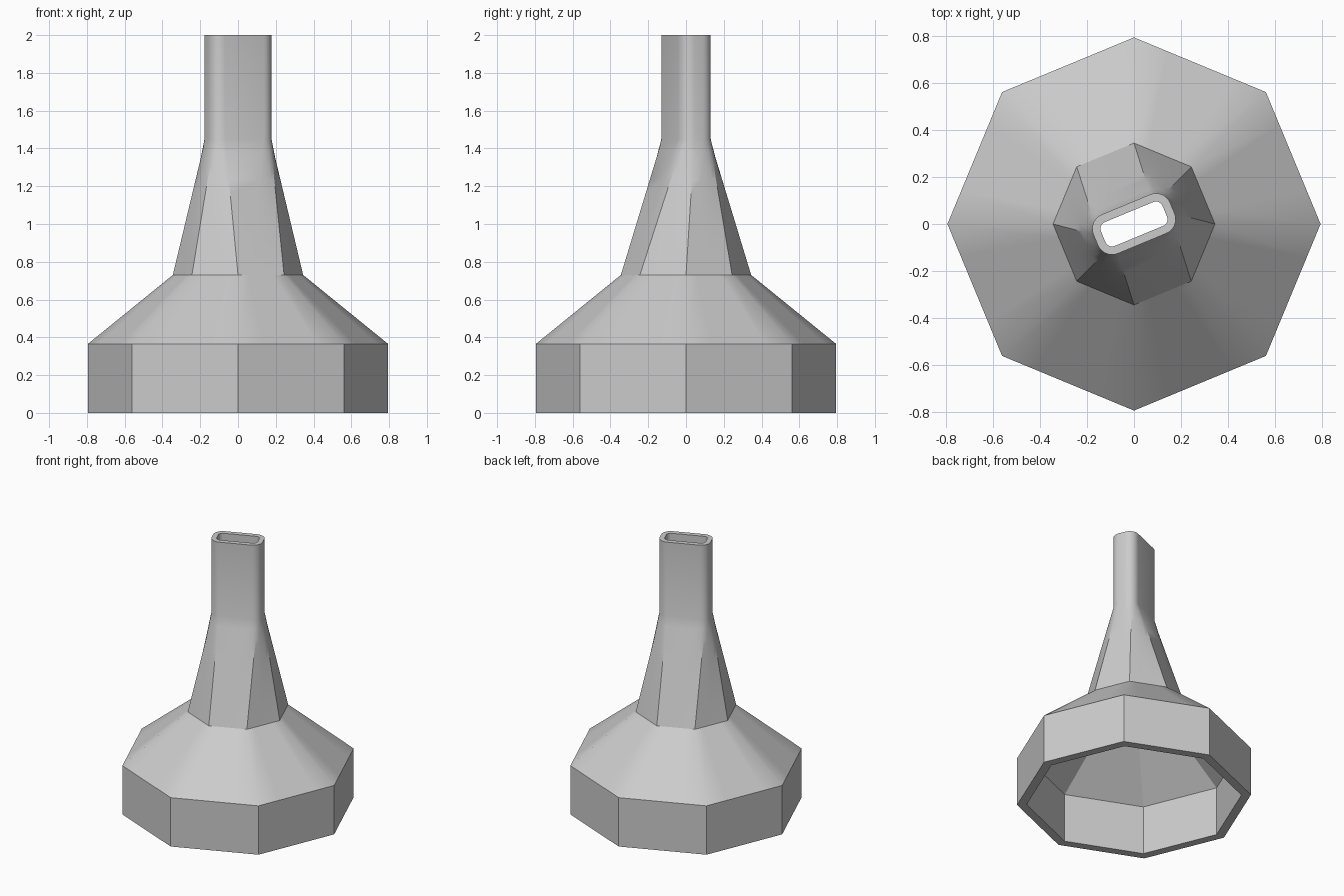
import bpy, bmesh, math
from mathutils import Matrix, Vector

if "Cube" in bpy.data.objects:
    bpy.data.objects.remove(bpy.data.objects["Cube"])

M = 8                      # points per slot corner (ring = 4 * M points)
N = 4 * M
TILT = Matrix.Rotation(math.radians(22.5), 2)


def octagon(r):
    """Octagon with corners on the axes, each edge split into M / 2 steps."""
    step, pts = M // 2, []
    for k in range(8):
        a, b = (Vector((math.cos(t), math.sin(t))) * r
                for t in (k * math.pi / 4, (k + 1) * math.pi / 4))
        pts += [a.lerp(b, i / step) for i in range(step)]
    return pts


def slot(a, b, r):
    """Rounded rectangle, turned, starting at the end of the corner before +x."""
    pts = []
    for k, (sx, sy) in enumerate(((1, 1), (-1, 1), (-1, -1), (1, -1))):
        for i in range(M):
            t = math.pi / 2 * (k + i / (M - 1))
            p = Vector((sx * (a - r) + r * math.cos(t), sy * (b - r) + r * math.sin(t)))
            pts.append(TILT @ p)
    return pts[-1:] + pts[:-1]


def shell(base_r, shoulder_r, a, b, r):
    """Rings from the bottom rim to the nozzle tip."""
    low, high = octagon(shoulder_r), slot(a, b, r)
    rings = [(octagon(base_r), 0.0), (octagon(base_r), 0.365)]
    slices = 10
    for s in range(slices + 1):
        f = s / slices
        rings.append(([p.lerp(q, f) for p, q in zip(low, high)], 0.73 + 0.72 * f))
    rings.append((high, 2.0))
    return rings


# closed loop of rings: outside upwards, then inside downwards
loop = shell(0.795, 0.345, 0.177, 0.09, 0.065)
loop += reversed(shell(0.73, 0.30, 0.142, 0.055, 0.03))

bm = bmesh.new()
rows = [[bm.verts.new((p.x, p.y, z)) for p in pts] for pts, z in loop]
for j, row in enumerate(rows):
    nxt = rows[(j + 1) % len(rows)]
    for i in range(N):
        k = (i + 1) % N
        bm.faces.new((row[i], row[k], nxt[k], nxt[i]))
bmesh.ops.recalc_face_normals(bm, faces=bm.faces)
mesh = bpy.data.meshes.new("nozzle_adapter")
bm.to_mesh(mesh)
bm.free()

# single plain grey
grey = bpy.data.materials.new("light_grey")
grey.diffuse_color = (0.6, 0.6, 0.6, 1)
grey.use_nodes = True
grey.node_tree.nodes["Principled BSDF"].inputs["Base Color"].default_value = grey.diffuse_color
mesh.materials.append(grey)

adapter = bpy.data.objects.new("nozzle_adapter", mesh)
bpy.context.collection.objects.link(adapter)
bpy.context.view_layer.objects.active = adapter
adapter.select_set(True)
bpy.ops.object.shade_smooth_by_angle(angle=math.radians(30))
